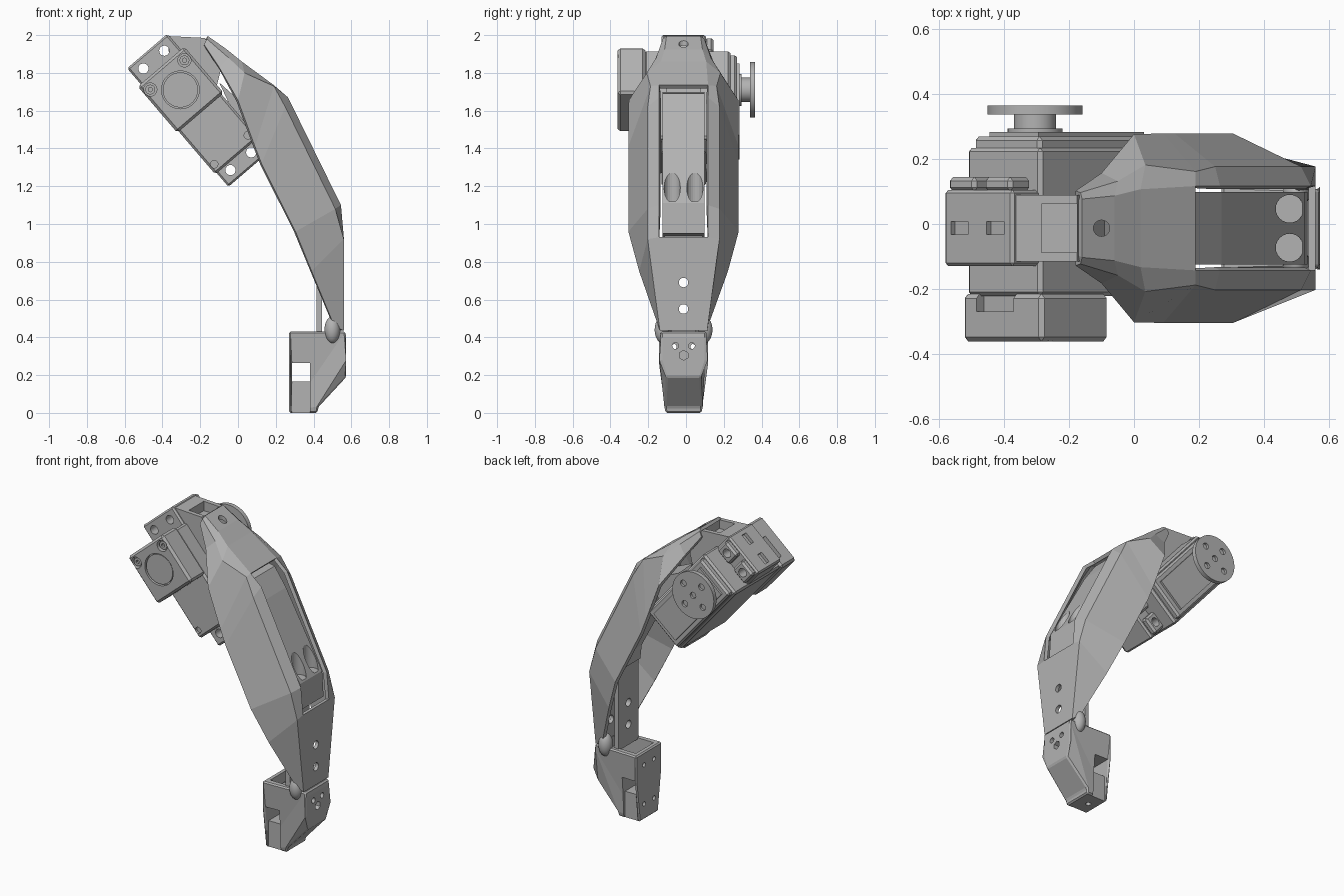
import bpy, bmesh
from mathutils import Vector

old = bpy.data.objects.get("Cube")
if old:
    bpy.data.objects.remove(old, do_unlink=True)

grey = bpy.data.materials.new("plain grey")
grey.use_nodes = True
grey.diffuse_color = (0.45, 0.45, 0.45, 1)
grey.node_tree.nodes["Principled BSDF"].inputs["Base Color"].default_value = (0.45, 0.45, 0.45, 1)

MID = -0.013                                   # symmetry plane of the shell
AXIS = Vector((-0.305, 0, 1.71))               # motor axle
U, V = Vector((0.65, 0, -0.76)), Vector((0.76, 0, 0.65))


def tilt(u, v, y=0.0):
    """Point in the tilted motor frame."""
    return AXIS + U * u + V * v + Vector((0, y, 0))


def make(name, bm):
    bmesh.ops.recalc_face_normals(bm, faces=bm.faces)
    me = bpy.data.meshes.new(name)
    bm.to_mesh(me)
    bm.free()
    me.materials.append(grey)
    ob = bpy.data.objects.new(name, me)
    bpy.context.scene.collection.objects.link(ob)
    return ob


def prism(name, pts, y0, y1):
    """Side profile of (x, z) points swept along y."""
    bm = bmesh.new()
    face = bm.faces.new([bm.verts.new((x, y0, z)) for x, z in pts])
    new = bmesh.ops.extrude_face_region(bm, geom=[face])["geom"]
    bmesh.ops.translate(bm, vec=(0, y1 - y0, 0),
                        verts=[g for g in new if isinstance(g, bmesh.types.BMVert)])
    return make(name, bm)


def block(name, x0, x1, y0, y1, z0, z1):
    return prism(name, [(x0, z0), (x1, z0), (x1, z1), (x0, z1)], y0, y1)


def tilted_block(name, u0, u1, v0, v1, y0, y1):
    corners = [tilt(u, v) for u, v in ((u0, v0), (u1, v0), (u1, v1), (u0, v1))]
    return prism(name, [(p.x, p.z) for p in corners], y0, y1)


def rod(name, a, b, r, sides=24):
    a, b = Vector(a), Vector(b)
    bm = bmesh.new()
    bmesh.ops.create_cone(bm, cap_ends=True, segments=sides, radius1=r, radius2=r,
                          depth=(b - a).length)
    bm.transform((b - a).to_track_quat('Z', 'Y').to_matrix().to_4x4())
    bmesh.ops.translate(bm, vec=(a + b) / 2, verts=bm.verts)
    return make(name, bm)


def bake(ob):
    bpy.context.view_layer.update()
    deps = bpy.context.evaluated_depsgraph_get()
    me = bpy.data.meshes.new_from_object(ob.evaluated_get(deps))
    ob.modifiers.clear()
    ob.data = me


def bevel(ob, width):
    m = ob.modifiers.new("bevel", 'BEVEL')
    m.width, m.segments = width, 1
    bake(ob)


def cut(ob, *cutters):
    for c in cutters:
        m = ob.modifiers.new("cut", 'BOOLEAN')
        m.operation, m.solver, m.object = 'DIFFERENCE', 'EXACT', c
        bake(ob)
        bpy.data.objects.remove(c, do_unlink=True)


def smooth(ob):
    bpy.ops.object.select_all(action='DESELECT')
    ob.select_set(True)
    bpy.context.view_layer.objects.active = ob
    bpy.ops.object.shade_smooth_by_angle(angle=0.5)


# Outer shell: rows down the limb, each with opening edge, shoulder and rim
rows = [
    ((-.16, .09, 1.995), (-.165, .11, 1.98), (-.18, .115, 1.95)),
    ((-.06, .10, 1.925), (-.05, .145, 1.88), (-.10, .17, 1.83)),
    ((.02, .12, 1.86), (.035, .195, 1.80), (0, .29, 1.655)),
    ((.19, .13, 1.735), (.19, .175, 1.73), (.09, .292, 1.41)),
    ((.265, .13, 1.67), (.25, .19, 1.62), (.125, .292, 1.32)),
    ((.545, .13, 1.10), (.515, .19, 1.08), (.305, .292, .96)),
    ((.56, .13, .93), (.56, .19, .92), (.39, .235, .75)),
    ((.56, .10, .435), (.56, .125, .435), (.51, .13, .46)),
]
bm = bmesh.new()
grid = []
for o, m, s in rows:
    line = [(p, -1) for p in (s, m, o)] + [(p, 1) for p in (o, m, s)]
    grid.append([bm.verts.new((p[0], MID + k * p[1], p[2])) for p, k in line])
for i in range(len(rows) - 1):
    for j in range(5):
        if j == 2 and 3 <= i <= 5:
            continue                           # long front opening
        bm.faces.new((grid[i][j], grid[i + 1][j], grid[i + 1][j + 1], grid[i][j + 1]))
shell = make("outer_shell", bm)
if sum(p.normal.x * p.area for p in shell.data.polygons) < 0:
    shell.data.flip_normals()
wall = shell.modifiers.new("wall", 'SOLIDIFY')
wall.thickness, wall.offset = 0.022, -1
bake(shell)
cut(shell, rod("c", (-.10, MID, 1.8), (-.10, MID, 2.1), .025),
    *[rod("c", (.5, MID, z), (.6, MID, z), .025) for z in (.55, .69)])

# Inner beam behind the opening, with two vertical screw troughs
beam = prism("inner_beam", [(.14, 1.70), (.19, 1.69), (.27, 1.575), (.525, 1.11), (.535, .95),
                            (.41, .93), (.40, 1.02), (.12, 1.55)], MID - .112, MID + .112)
cut(beam, *[rod("c", (.48, MID + k * .06, 1.12), (.48, MID + k * .06, 1.6), .043)
            for k in (-1, 1)])
spine = block("lower_spine", .415, .445, MID - .10, MID + .10, .42, .96)
cut(spine, *[rod("c", (.3, MID, z), (.5, MID, z), .025) for z in (.55, .69)])

# Foot: tapered hollow block, narrower towards the toe and the sole
foot = prism("foot", [(.27, .43), (.568, .43), (.573, .40), (.573, .28), (.573, .19), (.425, .03),
                      (.42, 0), (.27, 0), (.27, .26)], MID - 1, MID + 1)
for v in foot.data.vertices:
    half = .13 - .035 * max(0, .25 - v.co.z) / .25
    if v.co.x > .5:
        half = .12 if v.co.z > .25 else .09
    v.co.y = MID + half * (1 if v.co.y > MID else -1)
bevel(foot, .008)
cut(foot, block("c", .30, .54, MID - .09, MID + .09, .27, .6),
    block("c", .285, .38, -.4, .4, .165, .265),
    *[block("c", .285, .38, MID + k * .13 - .045, MID + k * .13 + .045, -.1, .17)
      for k in (-1, 1)],
    *[rod("c", (.45, MID + k * .043, .355), (.65, MID + k * .043, .355), .017) for k in (-1, 1)],
    rod("c", (.45, MID, .305), (.65, MID, .305), .026, 6),
    rod("c", (.335, MID, -.05), (.335, MID, .05), .016),
    *[rod("c", (.2, MID + k * .05, z), (.32, MID + k * .05, z), .014)
      for k in (-1, 1) for z in (.1, .35)])

# Ankle knobs on both sides
for side, k in (("right", -1), ("left", 1)):
    bm = bmesh.new()
    bmesh.ops.create_uvsphere(bm, u_segments=24, v_segments=14, radius=1)
    bmesh.ops.scale(bm, vec=(.042, .045, .072), verts=bm.verts)
    bmesh.ops.translate(bm, vec=(.50, MID + k * .108, .44), verts=bm.verts)
    smooth(make("ankle_knob_" + side, bm))

# Motor body and its front cap
body = tilted_block("motor_body", -.15, .46, -.15, .15, -.222, .235)
bevel(body, .012)
cut(body, *[rod("c", tilt(.415, v, -.3), tilt(.415, v, -.205), .02) for v in (-.12, .115)])
gearbox = tilted_block("motor_gearbox", -.135, .44, -.135, .135, .2, .27)
bevel(gearbox, .012)
tilted_block("motor_lid", -.1, .40, -.1, .1, .265, .283)
cap = tilted_block("motor_cap", -.16, .162, -.16, .164, -.362, -.215)
bevel(cap, .014)
cut(cap, rod("c", tilt(0, 0, -.4), tilt(0, 0, -.342), .10, 40),
    tilted_block("c", -.2, -.125, -.1, .05, -.27, -.21),
    *[rod("c", tilt(-.105, v, -.4), tilt(-.105, v, -.33), .035) for v in (-.12, .118)])
smooth(rod("cap_disc", tilt(0, 0, -.356), tilt(0, 0, -.34), .093, 40))
for v in (-.12, .118):
    screw = rod("cap_screw", tilt(-.105, v, -.35), tilt(-.105, v, -.32), .026)
    cut(screw, rod("c", tilt(-.105, v, -.4), tilt(-.105, v, -.335), .012, 6))

# Axle and drive disc at the back
smooth(rod("axle_collar", tilt(0, 0, .26), tilt(0, 0, .295), .085, 32))
smooth(rod("axle", tilt(0, 0, .28), tilt(0, 0, .345), .065, 32))
disc = rod("drive_disc", tilt(0, 0, .338), tilt(0, 0, .365), .147, 48)
cut(disc, *[rod("c", tilt(a, b, .35), tilt(a, b, .4), .02, 16)
            for a, b in ((0, 0), (.09, 0), (-.09, 0), (0, .09), (0, -.09))])
smooth(disc)

# Bracket holding the motor, with mounting holes and pockets
holes = [(u, v) for u in (-.213, .495) for v in (-.075, .07)]
bracket = tilted_block("motor_bracket", -.27, .555, -.14, .14, -.13, .105)
bevel(bracket, .01)
cut(bracket, *[rod("c", tilt(u, v, -.5), tilt(u, v, .5), .027) for u, v in holes],
    *[tilted_block("c", -.3, -.25, v - .035, v + .035, MID - .02, MID + .02)
      for v in (-.075, .07)])
gusset = prism("bracket_gusset", [(-.375, 1.995), (-.175, 1.985), (-.09, 1.82), (-.12, 1.70),
                                  (-.36, 1.85)], -.115, .09)
cut(gusset, block("c", -.285, -.175, MID - .075, MID + .075, 1.93, 2.1))

# Rear ears around the mounting holes
for i, (u, v) in enumerate(holes):
    ear = tilted_block("rear_ear_%d" % (i + 1), u - .05, u + .05, v - .055, v + .055, .10, .145)
    bevel(ear, .012)
    cut(ear, rod("c", tilt(u, v, 0), tilt(u, v, .3), .027))

# Cross strut joining bracket to beam
prism("cross_strut", [(-.10, 1.75), (.0, 1.66), (.18, 1.58), (.14, 1.45), (.05, 1.43)],
      MID - .09, MID + .09)
